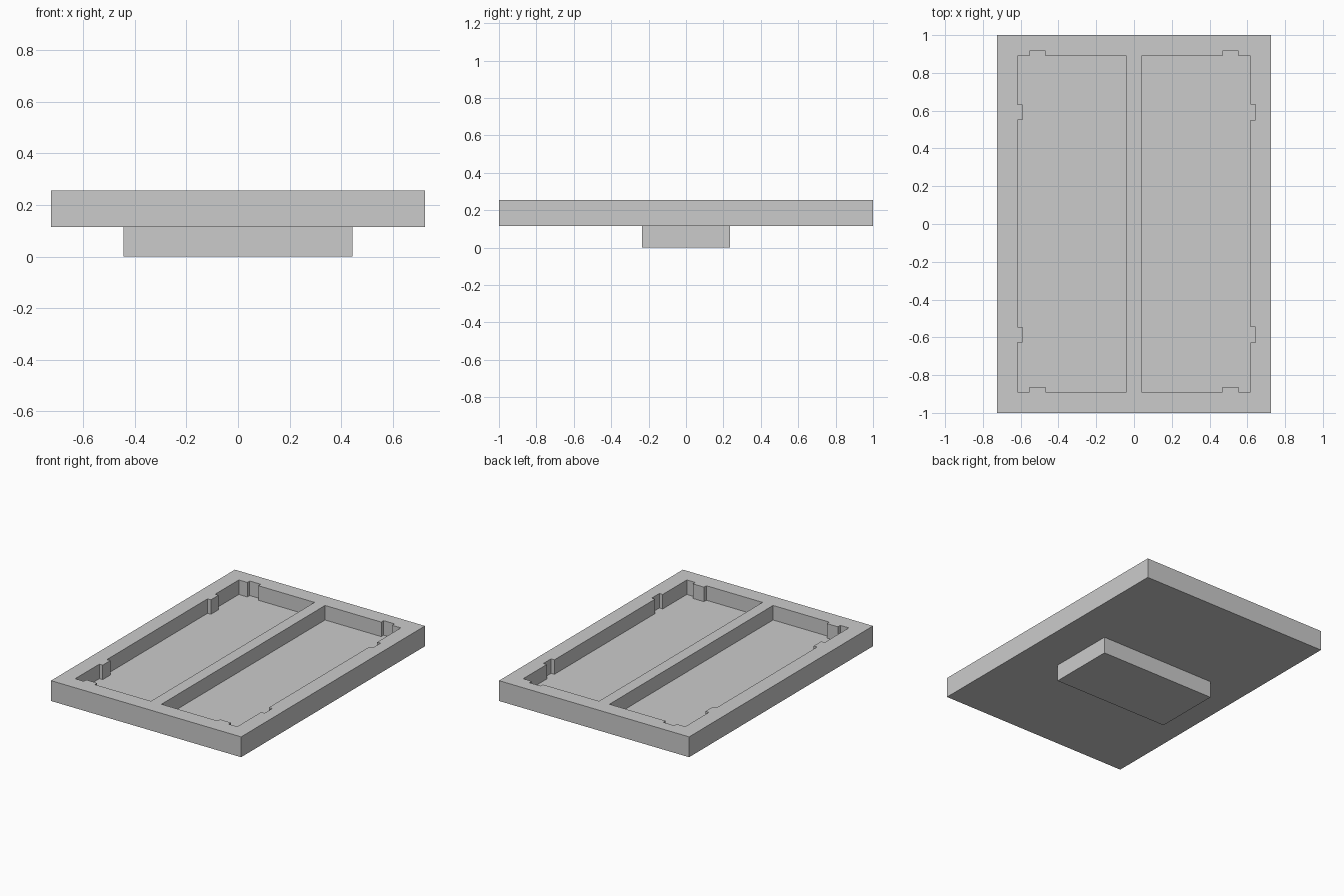
import bpy
import bmesh

cube = bpy.data.objects.get("Cube")
if cube:
    bpy.data.objects.remove(cube, do_unlink=True)

grey = bpy.data.materials.new("plain_grey")
grey.use_nodes = True
grey.diffuse_color = (0.6, 0.6, 0.6, 1)
grey.node_tree.nodes["Principled BSDF"].inputs["Base Color"].default_value = (0.6, 0.6, 0.6, 1)

BASE_Z, FLOOR_Z, TOP_Z = 0.115, 0.155, 0.255
NOTCH = 0.026


def prism(name, outline, z0, z1):
    """Extrude a flat outline from z0 up to z1."""
    bm = bmesh.new()
    face = bm.faces.new([bm.verts.new((x, y, z0)) for x, y in outline])
    new = bmesh.ops.extrude_face_region(bm, geom=[face])["geom"]
    top = [v for v in new if isinstance(v, bmesh.types.BMVert)]
    bmesh.ops.translate(bm, verts=top, vec=(0, 0, z1 - z0))
    bmesh.ops.recalc_face_normals(bm, faces=bm.faces)
    mesh = bpy.data.meshes.new(name)
    bm.to_mesh(mesh)
    bm.free()
    mesh.materials.append(grey)
    obj = bpy.data.objects.new(name, mesh)
    bpy.context.collection.objects.link(obj)
    return obj


def rectangle(hx, hy):
    return [(-hx, -hy), (hx, -hy), (hx, hy), (-hx, hy)]


def pocket_outline(side):
    """Pocket with every notch shifted the same way along x and y."""
    inner, outer, end = side * 0.04, side * 0.617, 0.89
    near, far = side * 0.468, side * 0.552
    shifted = outer + NOTCH
    points = [(inner, -end), (near, -end), (near, -end + NOTCH),
              (far, -end + NOTCH), (far, -end), (outer, -end)]
    # Notches on the long outer wall
    for y0, y1 in ((-0.628, -0.545), (0.55, 0.633)):
        points += [(outer, y0), (shifted, y0), (shifted, y1), (outer, y1)]
    points += [(outer, end), (far, end), (far, end + NOTCH),
               (near, end + NOTCH), (near, end), (inner, end)]
    return points


# Tray with two sunken pockets separated by a central bar
tray = prism("tray", rectangle(0.724, 1.0), BASE_Z, TOP_Z)
bpy.context.view_layer.objects.active = tray
for side in (-1, 1):
    cutter = prism("pocket_cutter", pocket_outline(side), FLOOR_Z, TOP_Z + 0.1)
    cutter.hide_render = True
    cut = tray.modifiers.new("pocket", "BOOLEAN")
    cut.operation = "DIFFERENCE"
    cut.solver = "EXACT"
    cut.object = cutter
    bpy.ops.object.modifier_apply(modifier=cut.name)
    bpy.data.objects.remove(cutter, do_unlink=True)

# Mounting block underneath
prism("mounting_block", rectangle(0.443, 0.234), 0, BASE_Z)
